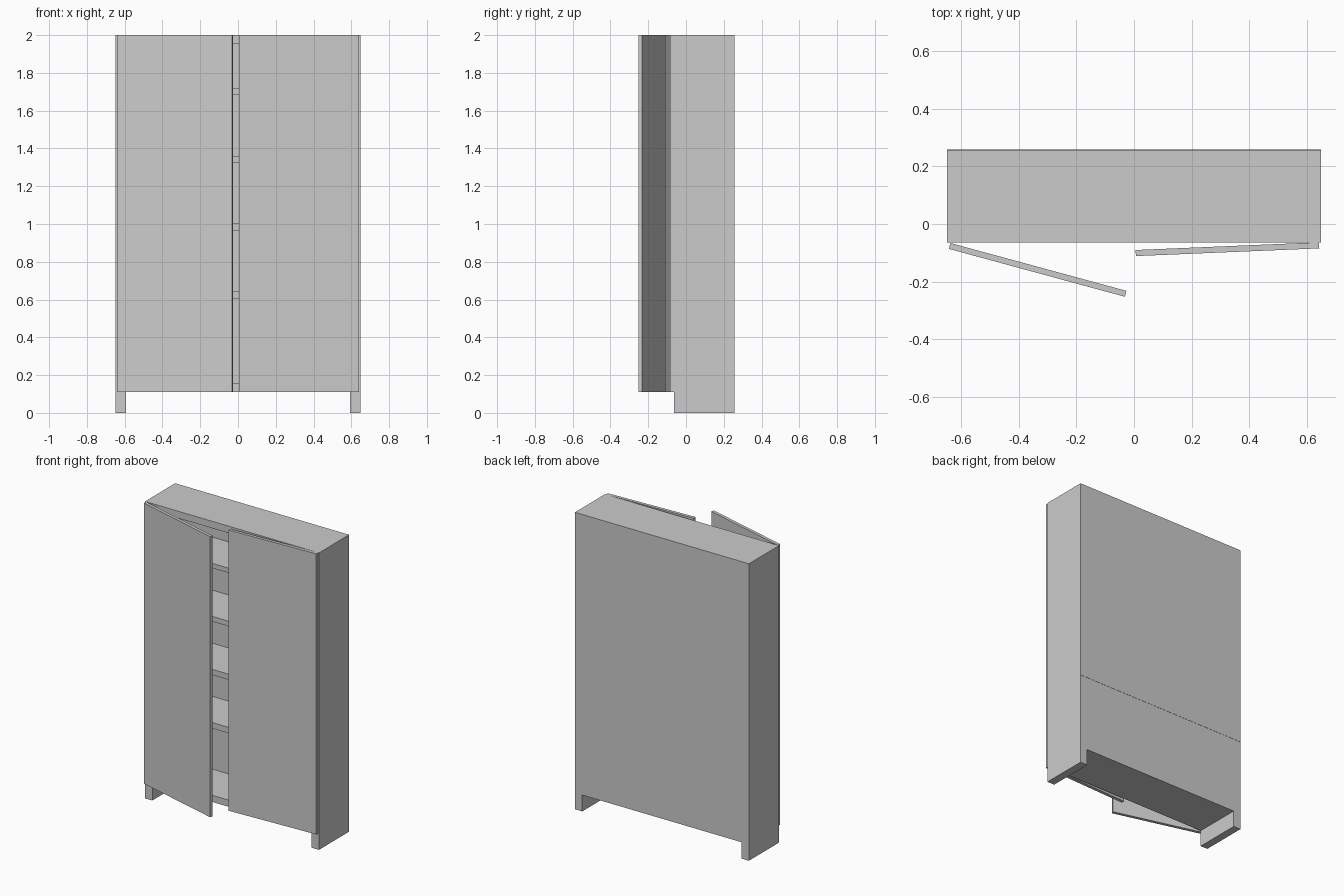
import bpy, bmesh, math
from mathutils import Matrix, Vector

if "Cube" in bpy.data.objects:
    bpy.data.objects.remove(bpy.data.objects["Cube"])

W, FRONT, BACK, TOP, FLOOR = 0.648, -0.064, 0.256, 2.0, 0.11
SIDE_T, BACK_T, DOOR_T = 0.054, 0.01, 0.021
INNER = W - SIDE_T


def box(name, lo, hi, matrix=None):
    """Axis-aligned box from two corners; matrix places the object."""
    lo, hi = Vector(lo), Vector(hi)
    size, mid = hi - lo, (lo + hi) / 2
    bm = bmesh.new()
    bmesh.ops.create_cube(bm, size=1, matrix=Matrix.Translation(mid) @ Matrix.Diagonal((*size, 1)))
    me = bpy.data.meshes.new(name)
    bm.to_mesh(me)
    bm.free()
    ob = bpy.data.objects.new(name, me)
    if matrix:
        ob.matrix_world = matrix
    bpy.context.collection.objects.link(ob)
    return ob


# Side panels, running down to the floor as feet
for s, label in ((-1, "left"), (1, "right")):
    a, b = sorted((s * W, s * INNER))
    box(f"{label}_side_panel", (a, FRONT, 0), (b, BACK, TOP))

# Top, bottom and shelves between the sides
inside = BACK - BACK_T
box("top_panel", (-INNER, FRONT, 1.953), (INNER, inside, TOP))
box("bottom_panel", (-INNER, FRONT, FLOOR), (INNER, inside, 0.155))
for i, (z0, z1) in enumerate(((0.605, 0.645), (0.965, 1.003), (1.325, 1.36), (1.685, 1.717))):
    box(f"shelf_{i + 1}", (-INNER, FRONT, z0), (INNER, inside, z1))

# Back in two pieces, the upper one overlapping slightly at its lower edge
box("lower_back_panel", (-INNER, inside, FLOOR), (INNER, BACK, 0.625))
upper = box("upper_back_panel", (-W, inside, 0.625), (W, BACK, TOP))
for v in upper.data.vertices:
    if v.co.z < 1 and v.co.y > 0.25:
        v.co.y += 0.0015

# Doors, standing ajar on their outer hinges
for s, label, hinge, length, angle in (
        (-1, "left", (-0.636, -0.066, 0), 0.632, 15.2),
        (1, "right", (0.641, -0.0635, 0), 0.636, 2.4)):
    a, b = sorted((0, -s * length))
    place = Matrix.Translation(hinge) @ Matrix.Rotation(math.radians(s * angle), 4, 'Z')
    box(f"{label}_door", (a, -DOOR_T, FLOOR), (b, 0, TOP), place)
